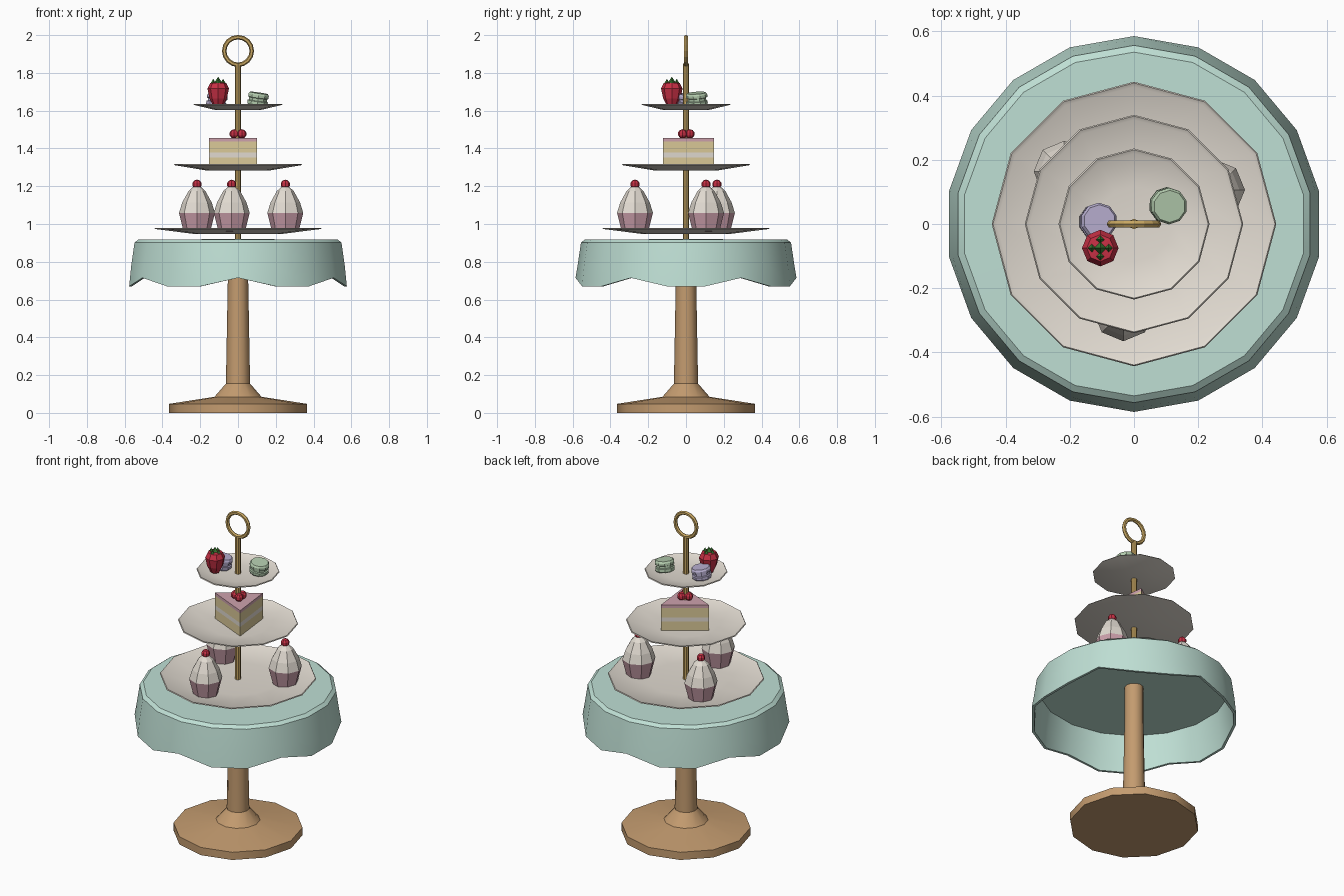
import bpy, bmesh
from math import sin, cos, pi, radians
from mathutils import Matrix, Vector

cube = bpy.data.objects.get("Cube")
if cube:
    bpy.data.objects.remove(cube)


def material(name, rgb):
    m = bpy.data.materials.new(name)
    m.use_nodes = True
    m.diffuse_color = (*rgb, 1)
    m.node_tree.nodes["Principled BSDF"].inputs["Base Color"].default_value = (*rgb, 1)
    return m


wood = material("wood", (.55, .33, .16))
mint = material("mint cloth", (.52, .74, .66))
cream = material("cream", (.76, .71, .64))
gold = material("gold", (.57, .38, .12))
red = material("berry red", (.58, .03, .06))
leaf = material("leaf green", (.04, .19, .03))
pink = material("pink", (.62, .36, .42))
sponge = material("sponge yellow", (.72, .6, .32))
pistachio = material("pistachio", (.45, .6, .42))
lavender = material("lavender", (.47, .42, .62))


def finish(name, bm, mats, smooth=False):
    bmesh.ops.recalc_face_normals(bm, faces=bm.faces)
    me = bpy.data.meshes.new(name)
    bm.to_mesh(me)
    bm.free()
    for m in mats:
        me.materials.append(m)
    ob = bpy.data.objects.new(name, me)
    bpy.context.collection.objects.link(ob)
    if smooth:
        bpy.ops.object.select_all(action='DESELECT')
        ob.select_set(True)
        bpy.context.view_layer.objects.active = ob
        bpy.ops.object.shade_smooth_by_angle(angle=radians(32))
    return ob


def lathe(name, profile, mats, segs=12, at=(0, 0, 0), smooth=False, rule=None, shape=None):
    """Revolve (radius, height) points; rule(z) picks a material, shape(v, i) edits a vertex."""
    bm = bmesh.new()
    rings = []
    for r, z in profile:
        if r == 0:
            rings.append([bm.verts.new((0, 0, z))] * segs)
            continue
        ring = []
        for i in range(segs):
            a = pi / 2 + 2 * pi * i / segs
            ring.append(bm.verts.new((r * cos(a), r * sin(a), z)))
            if shape:
                shape(ring[-1], i)
        rings.append(ring)
    for lo, hi in zip(rings, rings[1:]):
        for i in range(segs):
            j = (i + 1) % segs
            corners = list(dict.fromkeys((lo[i], lo[j], hi[j], hi[i])))
            f = bm.faces.new(corners)
            if rule:
                f.material_index = rule(f.calc_center_median().z)
    ob = finish(name, bm, mats, smooth)
    ob.location = at
    return ob


def berry(name, x, y, z, r):
    bm = bmesh.new()
    bmesh.ops.create_uvsphere(bm, u_segments=8, v_segments=5, radius=r)
    ob = finish(name, bm, [red])
    ob.location = (x, y, z)


# Pedestal table
lathe("table_stand", [(0, 0), (.365, 0), (.365, .048), (.125, .085), (.064, .155),
                      (.054, .7), (.054, .905), (0, .905)], [wood], smooth=True)


# Tablecloth: every third hem corner is lifted
def lift_hem(v, i):
    if v.co.z < .7 and i % 3 == 0:
        v.co.z += .045


lathe("tablecloth", [(0, .92), (.535, .918), (.556, .902), (.574, .78), (.585, .67),
                     (.57, .67), (.558, .78), (.541, .896), (0, .896)],
      [mint], segs=18, smooth=True, shape=lift_hem)

# Tiered plates
for label, r, z in (("lower", .443, .946), ("middle", .34, 1.284), ("upper", .235, 1.603)):
    lathe(label + "_plate", [(0, z), (r * .5, z), (r, z + .028), (r - .004, z + .033),
                             (r - .016, z + .026), (r * .5, z + .012), (0, z + .012)],
          [cream], smooth=True)

# Centre pole and ring handle
lathe("centre_pole", [(0, .91), (.016, .91), (.016, 1.85), (0, 1.85)], [gold], segs=8, smooth=True)
bpy.ops.mesh.primitive_torus_add(major_segments=16, minor_segments=6, major_radius=.073,
                                 minor_radius=.012, location=(0, 0, 1.916),
                                 rotation=(pi / 2, 0, 0))
ring = bpy.context.object
ring.name = "ring_handle"
ring.data.materials.append(gold)

# Cupcakes on the lower plate
for n in range(3):
    a = radians(23 + 120 * n)
    x, y = .272 * cos(a), .272 * sin(a)
    lathe(f"cupcake_{n + 1}", [(0, 0), (.07, 0), (.095, .1), (.078, .155), (.045, .215),
                               (.018, .24), (0, .24)],
          [pink, cream], segs=8, at=(x, y, .959), rule=lambda z: int(.1 > z) ^ 1)
    berry(f"cupcake_cherry_{n + 1}", x, y, 1.21, .025)

# Cake slice: stacked wedge layers
wedge = ((-.154, -.007), (.1, -.122), (.07, .148))
levels = (1.294, 1.352, 1.378, 1.437, 1.455)
for n, mat in enumerate((sponge, cream, sponge, pink)):
    bm = bmesh.new()
    base = bm.faces.new([bm.verts.new((x, y, levels[n])) for x, y in wedge])
    top = bmesh.ops.extrude_face_region(bm, geom=[base])["geom"]
    for v in top:
        if isinstance(v, bmesh.types.BMVert):
            v.co.z = levels[n + 1]
    finish(f"cake_layer_{n + 1}", bm, [mat])
for n, (x, y) in enumerate(((-.02, 0), (.02, -.018), (.016, .021))):
    berry(f"cake_cherry_{n + 1}", x, y, 1.477, .025)

# Macarons: two shells around a narrower filling
shells = [(0, -.034), (.05, -.034), (.057, -.024), (.057, -.01), (.05, -.007), (.05, .007),
          (.057, .01), (.057, .024), (.05, .034), (0, .034)]
for name, mat, at, tilt in (("green_macaron", pistachio, (.106, .057, 1.66), (.06, .14, 0)),
                            ("lavender_macaron", lavender, (-.112, .008, 1.654), (-.06, .14, 0))):
    lathe(name, shells, [mat], segs=10, at=at).rotation_euler = tilt

# Strawberry with a crown of leaves
lathe("strawberry", [(0, 0), (.026, 0), (.046, .04), (.057, .092), (.042, .122), (0, .126)],
      [red], segs=8, at=(-.105, -.075, 1.625))
bm = bmesh.new()
spots = [Vector((0, 0, .012))] + [Vector((.026 * cos(k * pi / 2), .026 * sin(k * pi / 2), 0))
                                  for k in range(4)]
for p in spots:
    bmesh.ops.create_cone(bm, cap_ends=True, segments=4, radius1=.023, radius2=0, depth=.036,
                          matrix=Matrix.Translation(p))
finish("strawberry_leaves", bm, [leaf]).location = (-.105, -.075, 1.75)
